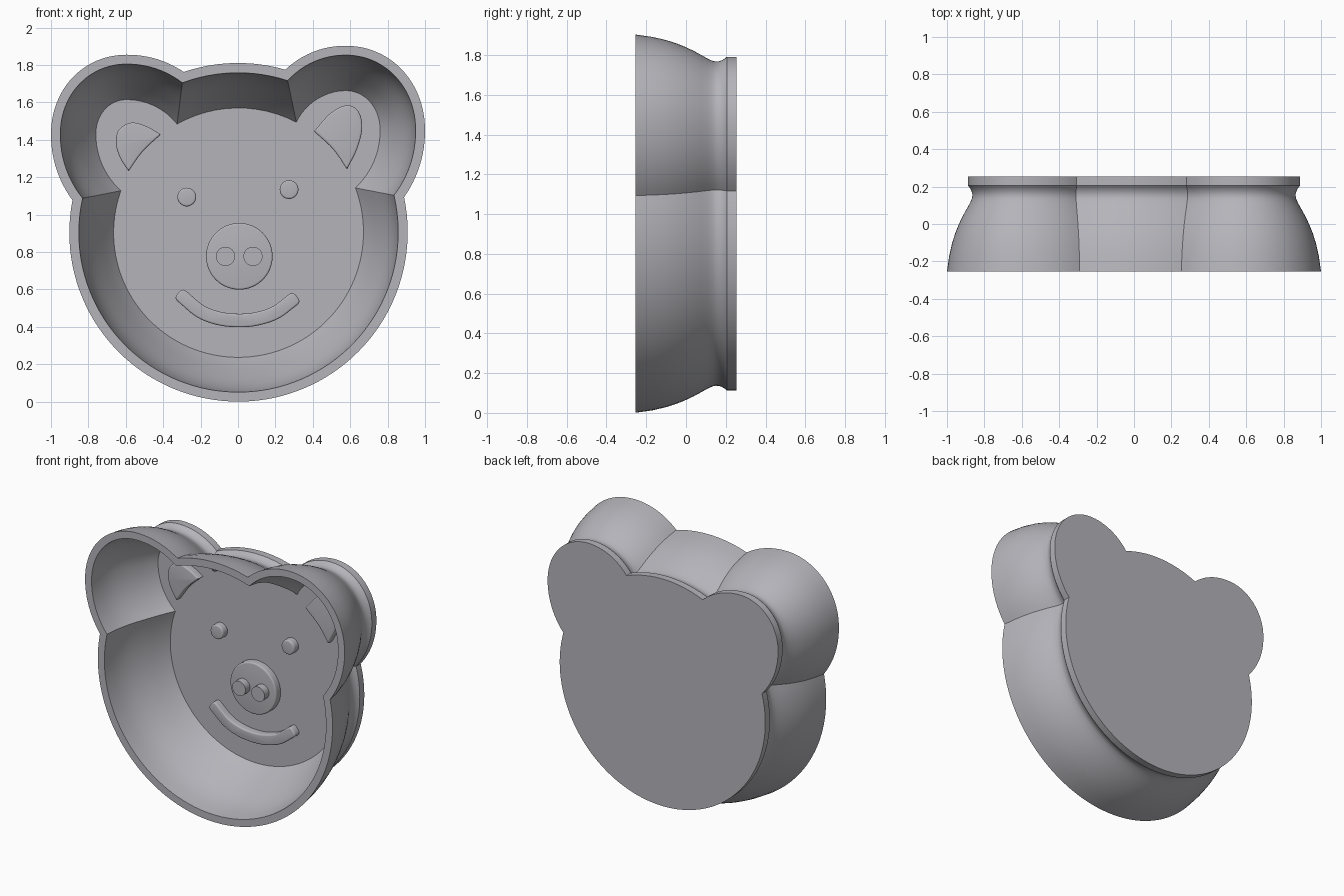
import bpy, bmesh, math
from mathutils import Vector
from mathutils.geometry import interpolate_bezier

if "Cube" in bpy.data.objects:
    bpy.data.objects.remove(bpy.data.objects["Cube"], do_unlink=True)

grey = bpy.data.materials.new("soft grey")
grey.use_nodes = True
grey.diffuse_color = (0.46, 0.455, 0.49, 1)
grey.node_tree.nodes["Principled BSDF"].inputs["Base Color"].default_value = (0.46, 0.455, 0.49, 1)

FLOOR_Y, RAISE = 0.205, 0.05
HEAD = Vector((0, 0.905))
FLOOR_INSET = 0.24


def finish(name, bm):
    bmesh.ops.recalc_face_normals(bm, faces=bm.faces)
    mesh = bpy.data.meshes.new(name)
    bm.to_mesh(mesh)
    bm.free()
    mesh.materials.append(grey)
    obj = bpy.data.objects.new(name, mesh)
    bpy.context.collection.objects.link(obj)
    bpy.ops.object.select_all(action='DESELECT')
    obj.select_set(True)
    bpy.context.view_layer.objects.active = obj
    bpy.ops.object.shade_smooth_by_angle(angle=math.radians(30))


def bezier(a, ha, hb, b, n):
    """Points along a cubic segment, without its last point."""
    pts = interpolate_bezier(*(p.to_3d() for p in (a, ha, hb, b)), n + 1)
    return [p.to_2d() for p in pts[:-1]]


def head_arc(a, b, n):
    """Arc around the head centre, clockwise from a to b, without its last point."""
    va, vb = a - HEAD, b - HEAD
    t0, t1 = math.atan2(va.y, va.x), math.atan2(vb.y, vb.x)
    if t1 > t0:
        t1 -= 2 * math.pi
    out = []
    for i in range(n):
        f = i / n
        r = va.length * (1 - f) + vb.length * f
        t = t0 + (t1 - t0) * f
        out.append(HEAD + r * Vector((math.cos(t), math.sin(t))))
    return out


def ear(low, side, top, high):
    """Ear outline from the cheek notch round to the crown notch."""
    def blend(end, ext, axis):      # circular-looking arc from ext back to a notch
        chord = end - ext
        d = chord.normalized()
        back = axis - 2 * axis.dot(d) * d
        length = chord.length * 0.35
        return ext + axis * length, end + back * length
    down = Vector((0, -1))
    inward = Vector((-math.copysign(1, side.x), 0))
    h_side, h_low = blend(low, side, down)
    h_top, h_high = blend(high, top, inward)
    k = 0.57
    return (bezier(low, h_low, h_side, side, 12)
            + bezier(side, side - down * k * abs(top.y - side.y),
                     top - inward * k * abs(top.x - side.x), top, 24)
            + bezier(top, h_top, h_high, high, 12))


def outline(inset):
    """Head with two ears, drawn in by the given amount."""
    f = inset / FLOOR_INSET

    def notch(rim, floor):
        return Vector(rim).lerp(Vector(floor), f)
    l_low = notch((-0.885, 1.077), (-0.626, 1.128))
    l_high = notch((-0.29, 1.763), (-0.326, 1.484))
    r_high = notch((0.253, 1.775), (0.312, 1.494))
    r_low = notch((0.888, 1.093), (0.628, 1.143))
    l_ear = ear(l_low, Vector((-1.0 + inset, 1.43)), Vector((-0.595, 1.855 - inset)), l_high)
    r_ear = ear(r_low, Vector((1.0 - inset, 1.45)), Vector((0.575, 1.903 - inset)), r_high)
    # right ear runs from crown to cheek, so reverse it and restore its end points
    r_ear = [r_high] + r_ear[:0:-1]
    return l_ear + head_arc(l_high, r_high, 12) + r_ear + head_arc(r_low, l_low, 72)


# Tray: wall section as (y, inset), from the floor out over the rim and down to the base
section = [(FLOOR_Y, FLOOR_INSET), (0.17, 0.215), (0.13, 0.190), (0.09, 0.167), (0.04, 0.140),
           (0.0, 0.119), (-0.05, 0.096), (-0.1, 0.077), (-0.17, 0.060), (-0.255, 0.050),
           (-0.255, 0.0), (-0.17, 0.012), (-0.1, 0.028), (-0.05, 0.044), (0.0, 0.064),
           (0.04, 0.083), (0.08, 0.105), (0.11, 0.122), (0.135, 0.133), (0.15, 0.136),
           (0.165, 0.135), (0.18, 0.130), (0.195, 0.121), (0.205, 0.112), (0.255, 0.112)]
bm = bmesh.new()
rings = [[bm.verts.new((p.x, y, p.y)) for p in outline(d)] for y, d in section]
for a, b in zip(rings, rings[1:]):
    for i in range(len(a)):
        j = (i + 1) % len(a)
        bm.faces.new((a[i], a[j], b[j], b[i]))
bm.faces.new(rings[0])
bm.faces.new(rings[-1])
finish("tray", bm)


def plate(name, pts, back=FLOOR_Y, round_edge=0.01):
    """Raised shape standing forward of the floor, with a softened front edge."""
    bm = bmesh.new()
    face = bm.faces.new([bm.verts.new((x, back, z)) for x, z in pts])
    out = bmesh.ops.extrude_face_region(bm, geom=[face])
    verts = [g for g in out["geom"] if isinstance(g, bmesh.types.BMVert)]
    bmesh.ops.translate(bm, verts=verts, vec=(0, -RAISE, 0))
    if round_edge:
        front = set(verts)
        edges = [e for e in bm.edges if e.verts[0] in front and e.verts[1] in front]
        bmesh.ops.bevel(bm, geom=edges, offset=round_edge, segments=4, profile=0.5,
                        affect='EDGES', clamp_overlap=True)
    finish(name, bm)


def disc(x, z, r, n=40):
    return [(x + r * math.cos(2 * math.pi * i / n), z + r * math.sin(2 * math.pi * i / n))
            for i in range(n)]


def smooth_path(pts, n=6):
    """Smooth open curve through the points."""
    p = [Vector(q) for q in pts]
    p = [2 * p[0] - p[1]] + p + [2 * p[-1] - p[-2]]
    out = []
    for a, b, c, d in zip(p, p[1:], p[2:], p[3:]):
        out += bezier(b, b + (c - a) / 6, c - (d - b) / 6, c, n)
    return out + [p[-2]]


# Eyes, snout and nostrils
plate("right_eye", disc(-0.274, 1.094, 0.05))
plate("left_eye", disc(0.273, 1.134, 0.05))
plate("snout", disc(0.007, 0.777, 0.178, 64))
for side, x in (("right", -0.067), ("left", 0.08)):
    plate(side + "_nostril", disc(x, 0.777, 0.051), FLOOR_Y - RAISE, 0)

# Smile: a stroke of constant width with squared, softened ends
path = smooth_path([(-0.295, 0.56), (-0.2, 0.482), (-0.1, 0.445), (0.004, 0.434),
                    (0.1, 0.443), (0.2, 0.476), (0.29, 0.542)])
W = 0.036
normals = []
for i in range(len(path)):
    t = (path[min(i + 1, len(path) - 1)] - path[max(i - 1, 0)]).normalized()
    normals.append(Vector((-t.y, t.x)))


def cap(centre, normal, n=10):
    along = Vector((normal.y, -normal.x))
    out = []
    for i in range(1, n):
        c, s = math.cos(math.pi * i / n), math.sin(math.pi * i / n)
        out.append(centre + W * (normal * math.copysign(abs(c) ** 0.65, c) + along * 0.9 * s ** 0.65))
    return out


upper = [p + W * n for p, n in zip(path, normals)]
lower = [p - W * n for p, n in zip(path, normals)]
plate("smile", upper + cap(path[-1], normals[-1]) + lower[::-1] + cap(path[0], -normals[0]))

# Inner ears: rounded outer edge closed by a curve that follows the head
ears = {
    "right_inner_ear": ([(-0.585, 1.232), (-0.631, 1.305), (-0.652, 1.38), (-0.638, 1.452),
                         (-0.57, 1.492), (-0.486, 1.471), (-0.413, 1.428)], (-0.509, 1.338)),
    "left_inner_ear": ([(0.583, 1.243), (0.636, 1.35), (0.664, 1.465), (0.642, 1.555),
                        (0.579, 1.584), (0.494, 1.542), (0.406, 1.445)], (0.507, 1.351)),
}
for name, (edge, mid) in ears.items():
    inner = smooth_path([edge[-1], mid, edge[0]])
    plate(name, smooth_path(edge) + inner[1:-1])
